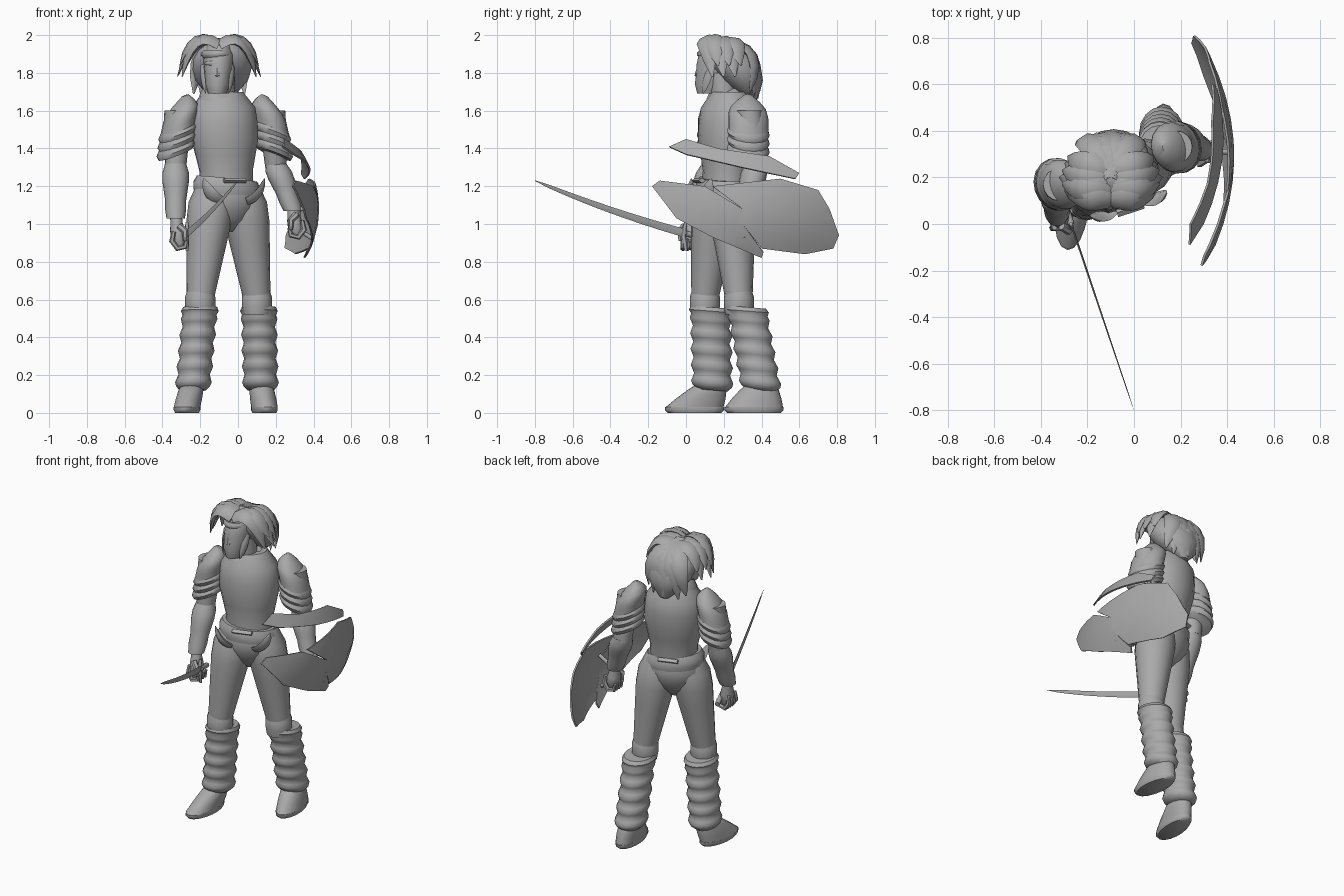
import bpy, bmesh, math
from mathutils import Vector

cube = bpy.data.objects.get("Cube")
if cube:
    bpy.data.objects.remove(cube)

grey = bpy.data.materials.new("plain_grey")
grey.use_nodes = True
grey.diffuse_color = (.4, .4, .4, 1)
grey.node_tree.nodes["Principled BSDF"].inputs["Base Color"].default_value = grey.diffuse_color

UP = Vector((0, 0, 1))
ACROSS = Vector((1, 0, 0))
ALONG = Vector((0, 1, 0))
TURN = math.radians(18)


def finish(name, bm):
    bmesh.ops.recalc_face_normals(bm, faces=bm.faces)
    mesh = bpy.data.meshes.new(name)
    bm.to_mesh(mesh)
    bm.free()
    mesh.materials.append(grey)
    for poly in mesh.polygons:
        poly.use_smooth = True
    mesh.set_sharp_from_angle(angle=math.radians(50))
    obj = bpy.data.objects.new(name, mesh)
    bpy.context.collection.objects.link(obj)


def skin(name, loops):
    """Bridge equal point loops and cap both ends."""
    bm = bmesh.new()
    rows = [[bm.verts.new(point) for point in loop] for loop in loops]
    for low, high in zip(rows, rows[1:]):
        for k in range(len(low)):
            bm.faces.new((low[k - 1], low[k], high[k], high[k - 1]))
    bm.faces.new(rows[0])
    bm.faces.new(rows[-1])
    finish(name, bm)


def ellipse(center, side, other, sides):
    angles = [math.tau * k / sides for k in range(sides)]
    return [center + side * math.cos(a) + other * math.sin(a) for a in angles]


def stack(name, low, high, size, profile, depth=1, top_depth=None, turn=0, lean=0, dip=0, sides=16):
    """Evenly spaced level ellipses from low to high; lean and dip slope them."""
    low, high = Vector(low), Vector(high)
    side = Vector((math.cos(turn), math.sin(turn), 0))
    front = UP.cross(side)
    side.z, front.z = lean, dip
    loops = []
    for i, factor in enumerate(profile):
        t = i / (len(profile) - 1)
        ratio = depth + ((top_depth or depth) - depth) * t
        radius = size * factor
        loops.append(ellipse(low.lerp(high, t), side * radius, front * radius * ratio, sides))
    skin(name, loops)


def tube(name, path, size, profile, flat=1, facing=UP, sides=8):
    """Sweep an ellipse along a path; flat squashes it along the facing axis."""
    points = [Vector(point) for point in path]
    loops = []
    for i, factor in enumerate(profile):
        ahead = points[min(i + 1, len(points) - 1)]
        along = (ahead - points[max(i - 1, 0)]).normalized()
        side = along.cross(facing).normalized()
        radius = size * factor
        loops.append(ellipse(points[i], side * radius, side.cross(along) * radius * flat, sides))
    skin(name, loops)


def lock(name, root, bend, tip, width, center):
    """A curved, flattened strand that tapers to a point."""
    root, bend, tip = Vector(root), Vector(bend), Vector(tip)
    steps = [i / 6 for i in range(7)]
    path = [root.lerp(bend, t).lerp(bend.lerp(tip, t), t) for t in steps]
    profile = [(.6 + 1.2 * t) * (1.01 - t) ** .7 for t in steps]
    tube(name, path, width, profile, .4, bend - Vector(center), 6)


# Torso and collar, turned a little towards the shield
stack("torso", (-.06, .21, 1.2), (-.08, .23, 1.7), .18, [.8, .8, .9, 1, 1, .95, .6], .85, turn=TURN, sides=20)
stack("collar", (-.08, .21, 1.63), (-.09, .2, 1.71), .13, [1, .9, .7], .9, turn=TURN, lean=-.1, dip=.4)
stack("neck", (-.08, .21, 1.6), (-.09, .19, 1.8), .07, [1, 1, 1])

# Hips, waistband, buckles and loose flaps
waist = Vector((-.06, .2, 1.2))
stack("hips", waist - UP * .24, waist, .18, [.3, .7, .9, 1, .9], .8, turn=TURN, sides=20)
stack("waistband", waist - UP * .06, waist + UP * .04, .18, [.95, 1, 1, .9], .8, turn=TURN, lean=-.1, sides=20)
side = Vector((math.cos(TURN), math.sin(TURN), 0))
for label, sign in (("front", -1), ("back", 1)):
    outward = UP.cross(side) * sign
    center = waist + outward * .14 + UP * .03
    tube(label + "_buckle", [center - side * .06, center + side * .06], .02, [1, 1], .7, sides=4)
for flip in (-1, 1):
    root = waist + side * flip * .07 - UP.cross(side) * .125 - UP * .08
    bend = root + side * flip * .07 - UP.cross(side) * .02 + UP * .02
    lock("waist_flap", root, bend, root + side * flip * .1 + UP * .12, .05, waist)

# Joint positions of both sides
poses = {
    "right": dict(hip=(-.13, .17, 1.22), knee=(-.2, .1, .6), cuff=(-.2, .13, .56), ankle=(-.24, .14, .12),
                  foot=(-.27, .045, 0), shoulder=(-.32, .17, 1.6), elbow=(-.33, .14, 1.3),
                  wrist=(-.33, .04, 1.03), hand=(-.31, .02, .94)),
    "left": dict(hip=(.02, .23, 1.22), knee=(.1, .28, .6), cuff=(.11, .32, .56), ankle=(.12, .4, .12),
                 foot=(.14, .36, 0), shoulder=(.18, .33, 1.6), elbow=(.2, .37, 1.3),
                 wrist=(.29, .32, 1.07), hand=(.31, .31, 1))}

for name, pose in poses.items():
    joint = {key: Vector(place) for key, place in pose.items()}
    out = -1 if name == "right" else 1

    # Leg, rumpled leg warmer and boot
    knee, ankle, foot = joint["knee"], joint["ankle"], joint["foot"]
    stack(name + "_thigh", knee, joint["hip"], .12, [.6, .7, .8, .9, 1, 1, .7])
    stack(name + "_knee", knee - UP * .08, knee + UP * .06, .08, [.9, 1, 1, .8])
    folds = [.9 + .07 * math.sin(i * math.tau / 4) for i in range(19)]
    stack(name + "_leg_warmer", ankle, joint["cuff"], .1, [.7] + folds + [1, .9], 1.15, dip=-.08)
    stack(name + "_sole", foot, foot + UP * .03, .07, [.9, 1, 1], 2.25, turn=out * .1)
    stack(name + "_boot", foot + UP * .03, ankle + UP * .04, .07, [1, 1, .95, .8], 2.2, 1.3, turn=out * .1)

    # Layered shoulder armour
    shoulder = joint["shoulder"]
    stack(name + "_shoulder_cap", shoulder - UP * .1, shoulder + UP * .08 - ACROSS * out * .04, .09,
          [1, 1, 1, .9, .6, .2], 1.2, turn=TURN, lean=-.4 * out)
    for i in range(3):
        rim = shoulder - UP * (.14 + .045 * i) + ACROSS * out * .005 * i
        stack(name + "_shoulder_plate", rim, rim + UP * .07, .1, [.9, 1, .9, .7], 1.15, turn=TURN, lean=-.4 * out)

    # Upper arm and bracer
    elbow, wrist, hand = joint["elbow"], joint["wrist"], joint["hand"]
    stack(name + "_upper_arm", elbow, shoulder, .07, [.8, .9, 1, 1])
    stack(name + "_bracer", wrist, elbow + UP * .02, .07, [.7, .8, .8, .9, 1, 1, .8])

    # Closed fist
    stack(name + "_palm", hand - UP * .06, wrist + UP * .02, .04, [.6, 1, 1, .8, .8], 1.2, 1)
    for i in range(4):
        knuckle = hand + ALONG * .024 * (i - 1.5)
        curl = [(.03, .02), (.04, -.03), (.01, -.07), (-.03, -.06), (-.04, -.02)]
        tube(name + "_finger", [knuckle + ACROSS * out * u + UP * v for u, v in curl],
             .015, [.8, 1, 1, .9, .6], facing=ALONG, sides=6)
    tip = hand - ALONG * .05 - ACROSS * out * .03
    tube(name + "_thumb", [hand + UP * .05 - ALONG * .03, tip + UP * .02, tip - UP * .03],
         .018, [1, 1, .6], facing=ALONG, sides=6)

# Head and face
face = Vector((-.11, .07, 1.8))
stack("head", (-.11, .12, 1.69), (-.1, .18, 1.95), .08, [.6, .85, .9, 1, 1, .8], 1.25)
stack("headband", (-.11, .17, 1.88), (-.11, .17, 1.92), .085, [.9, 1, 1, .9], 1.3)
brow = [face + ACROSS * .03 * i + ALONG * .01 * i * i + UP * .05 for i in range(-2, 3)]
tube("brow", brow, .016, [.6, 1, .8, 1, .6])
tube("nose", [face + UP * .04, face - ALONG * .01, face - ALONG * .012 - UP * .01, face - UP * .02],
     .014, [.6, .8, 1, .6], facing=ACROSS, sides=6)
lips = [face + ACROSS * .03 * i + ALONG * .01 * abs(i) - UP * .05 for i in (-1, 0, 1)]
tube("mouth", lips, .014, [.5, 1, .5])
for flip in (-1, 1):
    cheek = face + ACROSS * flip * .08
    lock("sideburn", cheek + ALONG * .07 + UP * .04, cheek + ALONG * .04 - UP * .03,
         cheek + ALONG * .02 - ACROSS * flip * .02 - UP * .11, .03, face + ALONG * .1)

# Hair: a swept back mass with loose pointed locks
middle = Vector((-.1, .2, 1.83))
stack("hair_mass", (-.09, .35, 1.65), (-.08, .2, 1.98), .155, [.2, .6, .9, 1, 1, .8, .3], .7, .9)
for i in range(6):
    for label, flip in (("right", -1), ("left", 1)):
        root = Vector((-.1, .1 + .03 * i, 1.95))
        bend = root + ACROSS * flip * .14 + UP * (.1 - .006 * i)
        spread = .22 - .012 * abs(i - 2)
        tip = root + ACROSS * flip * spread + ALONG * .04 - UP * (.17 - .06 * (i % 2))
        lock(label + "_hair_lock", root, bend, tip, .07, middle)
for i in range(-3, 4):
    bend = middle + ACROSS * .04 * i + ALONG * .23 + UP * .12
    tip = middle + ACROSS * .045 * i + ALONG * (.18 - .015 * abs(i)) - UP * (.17 - .03 * (i % 2))
    lock("back_hair_lock", middle + UP * .14, bend, tip, .07, middle)

# Curved sword held forward
guard = Vector((-.27, 0, .95))
reach = Vector((.27, -.8, .22))
steps = [i / 12 for i in range(13)]
tube("sword_blade", [guard + reach * t + UP * .06 * t * t for t in steps], .022,
     [(1.001 - t) ** .4 for t in steps], .2, ACROSS, 4)
tube("sword_grip", [guard, guard - reach * .15], .016, [.9, 1])
tube("sword_guard", [guard - UP * .09, guard - ALONG * .015, guard + UP * .06], .012, [.7, 1, .7], facing=ALONG)


# Broken domed shield in three pieces
def shield_piece(name, outline):
    bm = bmesh.new()
    bm.faces.new([bm.verts.new((0, y, z)) for y, z in outline])
    for axis in (ALONG, UP):
        for i in range(-2, 17):
            geom = bm.verts[:] + bm.edges[:] + bm.faces[:]
            bmesh.ops.bisect_plane(bm, geom=geom, plane_co=axis * i * .09, plane_no=axis)
    for vert in bm.verts:
        vert.co.x = .43 - .55 * (vert.co.y - .29) ** 2 - (vert.co.z - 1.08) ** 2
    bmesh.ops.recalc_face_normals(bm, faces=bm.faces)
    bmesh.ops.solidify(bm, geom=bm.faces[:], thickness=.01)
    finish(name, bm)


shield_piece("shield_top", [(-.09, 1.41), (0, 1.45), (.17, 1.4), (.44, 1.36), (.6, 1.27), (.58, 1.24),
                            (.3, 1.3), (0, 1.37)])
shield_piece("shield_rear", [(.14, 1.2), (.5, 1.24), (.7, 1.18), (.76, 1.08), (.81, .94), (.78, .87),
                             (.63, .84), (.4, .87), (.3, 1), (.3, 1.08)])
shield_piece("shield_front", [(-.18, 1.2), (-.14, 1.23), (.1, 1.2), (.3, 1.08), (.3, 1), (.41, .85),
                              (.4, .82), (.14, .93), (-.05, 1.03)])
strap = Vector((.32, .31, 1))
tube("shield_handle", [strap + ACROSS * .09 + UP * .12, strap + UP * .07, strap - UP * .03,
                       strap + ACROSS * .08 - UP * .08], .012, [1, 1, 1, 1], facing=ALONG)
